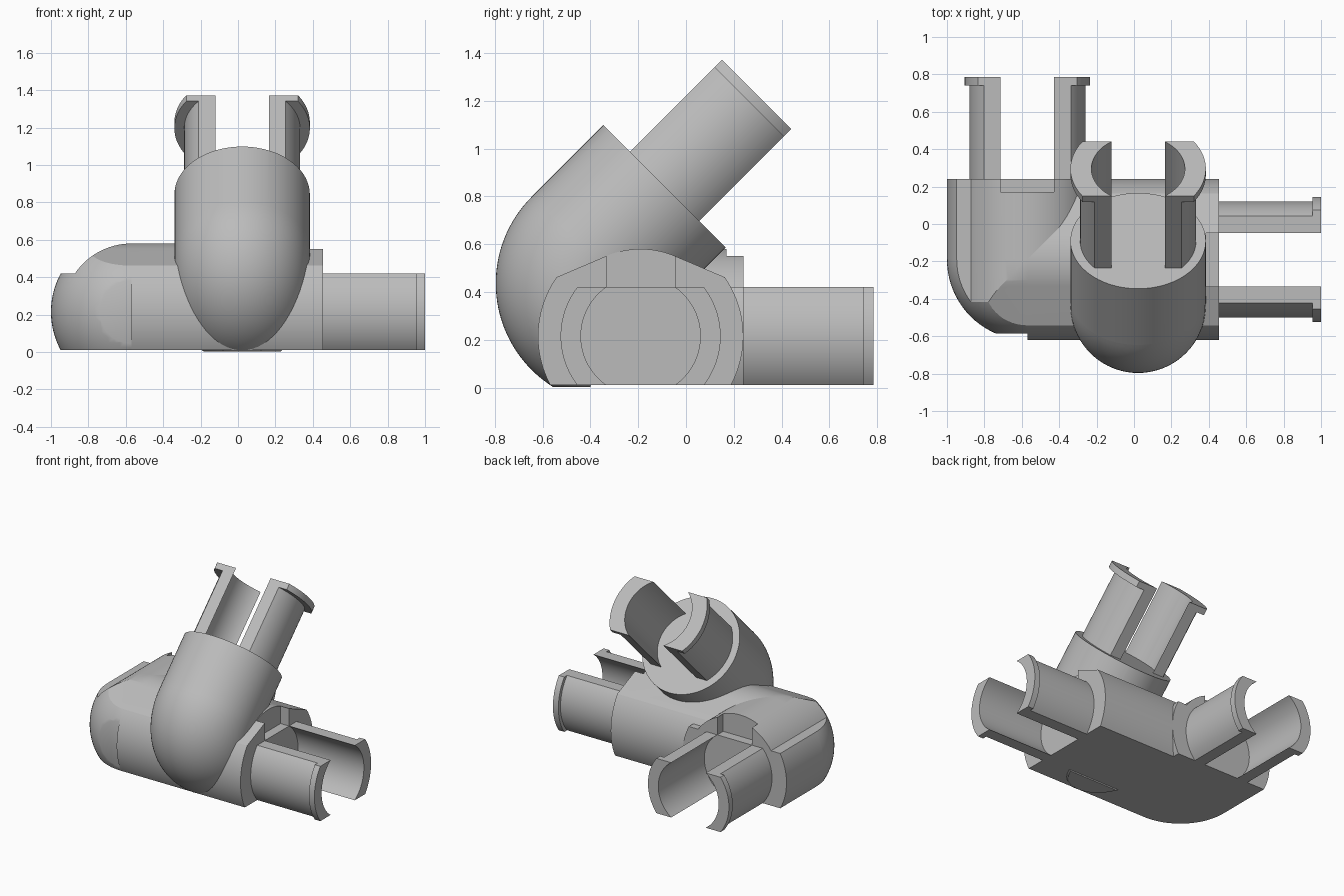
import bpy, bmesh
from math import sin, cos, asin, acos, pi, radians, sqrt
from mathutils import Matrix, Vector

cube = bpy.data.objects.get("Cube")
if cube:
    bpy.data.objects.remove(cube, do_unlink=True)

grey = bpy.data.materials.new("light_grey_plastic")
grey.use_nodes = True
GREY = (0.5, 0.5, 0.5, 1)
grey.diffuse_color = GREY
grey.node_tree.nodes["Principled BSDF"].inputs["Base Color"].default_value = GREY

# Shared sizes
BORE, PRONG, LIP, HUB, CROWN, ELBOW = 0.25, 0.31, 0.335, 0.43, 0.365, 0.362
FLAT = 0.205                              # half height of the flattened sockets
SLOT = sqrt(BORE ** 2 - FLAT ** 2)        # half width of the slots
REACH, LIP_LEN = 0.545, 0.045


def frame(origin, up, axis):
    """Local x = across, y = up, z = along the socket."""
    v, w = Vector(up).normalized(), Vector(axis).normalized()
    m = Matrix((v.cross(w), v, w)).transposed().to_4x4()
    m.translation = origin
    return m


SIDE = frame((0.455, -0.19, 0.215), (0, 0, 1), (1, 0, 0))
BACK = frame((-0.57, 0.24, 0.215), (0, 0, 1), (0, 1, 0))
RISE = frame((0.022, -0.09, 0.8425), (0, -1, 1), (0, 1, 1))


def arc(r, a, b, n=24):
    return [(r * cos(a + (b - a) * i / n), r * sin(a + (b - a) * i / n)) for i in range(n + 1)]


def finish(name, bm):
    bmesh.ops.recalc_face_normals(bm, faces=bm.faces)
    mesh = bpy.data.meshes.new(name)
    bm.to_mesh(mesh)
    bm.free()
    mesh.materials.append(grey)
    ob = bpy.data.objects.new(name, mesh)
    bpy.context.collection.objects.link(ob)
    return ob


def prism(name, profile, m, start, end):
    """Extrude a 2D profile along the axis of a frame."""
    bm = bmesh.new()
    face = bm.faces.new([bm.verts.new((x, y, start)) for x, y in profile])
    out = bmesh.ops.extrude_face_region(bm, geom=[face])
    tops = [g for g in out["geom"] if isinstance(g, bmesh.types.BMVert)]
    bmesh.ops.translate(bm, verts=tops, vec=(0, 0, end - start))
    bm.transform(m)
    return finish(name, bm)


def disc(r):
    return arc(r, 0, 2 * pi, 80)[:-1]


def rect(x, low, high):
    return [(-x, low), (x, low), (x, high), (-x, high)]


def boolean(ob, tools, operation):
    """Apply booleans and bake the result into the object's mesh."""
    for tool in tools:
        tool.hide_render = True
        mod = ob.modifiers.new("cut", "BOOLEAN")
        mod.operation, mod.solver, mod.object = operation, "EXACT", tool
    bpy.context.view_layer.update()
    deps = bpy.context.evaluated_depsgraph_get()
    baked = bpy.data.meshes.new_from_object(ob.evaluated_get(deps))
    ob.modifiers.clear()
    ob.data = baked


# Hub cross-sections: one with sloped shoulders, one with stepped shoulders
low = asin(-FLAT / HUB)
tangent = asin(SLOT / CROWN)
shoulder = pi / 2 - tangent - acos(CROWN / HUB)
sloped = (arc(HUB, low, shoulder)
          + arc(CROWN, pi / 2 - tangent, pi / 2 + tangent)
          + arc(HUB, pi - shoulder, pi - low))
step = asin(FLAT / CROWN)
stepped = (arc(HUB, low, -low) + arc(CROWN, step, pi - step, 48)
           + arc(HUB, pi + low, pi - low))

# Cutters
back_slot = prism("back_slot_cutter", rect(SLOT, FLAT, HUB + 0.1), BACK, -0.07, 0.1)
back_bore = prism("back_bore_cutter", disc(BORE), BACK, -0.07, 0.1)
side_slot = prism("side_slot_cutter", rect(SLOT, FLAT, HUB + 0.1), SIDE, -0.07, 0.1)
side_bore = prism("side_bore_cutter", disc(BORE), SIDE, -0.07, 0.1)
rise_slot = prism("rise_slot_cutter", rect(SLOT, -0.5, 0.5), RISE, -0.111, 0.1)
rise_bore = prism("rise_bore_cutter", disc(BORE), RISE, -0.27, 0.1)

# Hub bodies
side_hub = prism("side_hub", sloped, SIDE, -1.025, 0)
boolean(side_hub, [side_slot, side_bore, back_slot, back_bore, rise_bore], "DIFFERENCE")
back_hub = prism("back_hub", stepped, BACK, -0.43, 0)
boolean(back_hub, [back_slot, back_bore], "DIFFERENCE")
rise_hub = prism("rise_hub", disc(ELBOW), RISE, -0.425, 0)
boolean(rise_hub, [rise_slot, rise_bore], "DIFFERENCE")

# Rounded corner where the two level hubs meet
corner = prism("hub_corner", sloped, SIDE, -1.6, -1.02)
corner_limit = prism("corner_cutter", stepped, BACK, -0.825, -0.425)
bm = bmesh.new()
bmesh.ops.create_uvsphere(bm, u_segments=80, v_segments=48, radius=HUB,
                          matrix=Matrix.Translation((-0.57, -0.19, 0.215)))
ball = finish("ball_cutter", bm)
boolean(corner, [corner_limit, ball], "INTERSECT")

# Elbow bend: a round section swept about a crosswise axis, trimmed at the ground
BEND = 0.15
centre = RISE @ Vector((0, -BEND, -0.425))
bm = bmesh.new()
rings = []
for i in range(41):
    a = radians(45 - 120 * i / 40)
    ring = []
    for x, y in disc(ELBOW):
        d = max(BEND + y, 0.001)
        ring.append(bm.verts.new(centre + Vector((x, -d * cos(a), d * sin(a)))))
    rings.append(ring)
for r0, r1 in zip(rings, rings[1:]):
    for j in range(len(r0)):
        k = (j + 1) % len(r0)
        bm.faces.new((r0[j], r0[k], r1[k], r1[j]))
bm.faces.new(rings[0])
bm.faces.new(rings[-1])
bmesh.ops.remove_doubles(bm, verts=bm.verts, dist=0.0001)
cut = bmesh.ops.bisect_plane(bm, geom=bm.verts[:] + bm.edges[:] + bm.faces[:],
                             plane_co=(0, 0, 0.002), plane_no=(0, 0, -1), clear_outer=True)
edges = [e for e in cut["geom_cut"] if isinstance(e, bmesh.types.BMEdge)]
bmesh.ops.holes_fill(bm, edges=edges)
finish("elbow", bm)


# Snap prongs with end lips, a mirrored pair on each socket
def prong_profile(outer, side):
    a, b = asin(FLAT / outer), asin(FLAT / BORE)
    return [(side * x, y) for x, y in arc(outer, -a, a) + arc(BORE, b, -b)]


for label, m, lip in (("side", SIDE, LIP), ("back", BACK, LIP), ("rise", RISE, ELBOW)):
    for word, s in (("first", 1), ("second", -1)):
        prism(f"{label}_{word}_prong", prong_profile(PRONG, s), m, 0, REACH - LIP_LEN)
        prism(f"{label}_{word}_lip", prong_profile(lip, s), m, REACH - LIP_LEN, REACH)

# Remove cutters and smooth the curved faces
for ob in [o for o in bpy.data.objects if o.name.endswith("_cutter")]:
    bpy.data.objects.remove(ob, do_unlink=True)
bpy.ops.object.select_all(action="DESELECT")
for ob in bpy.context.collection.objects:
    if ob.type == "MESH":
        ob.select_set(True)
        bpy.context.view_layer.objects.active = ob
bpy.ops.object.shade_smooth_by_angle(angle=radians(25))
